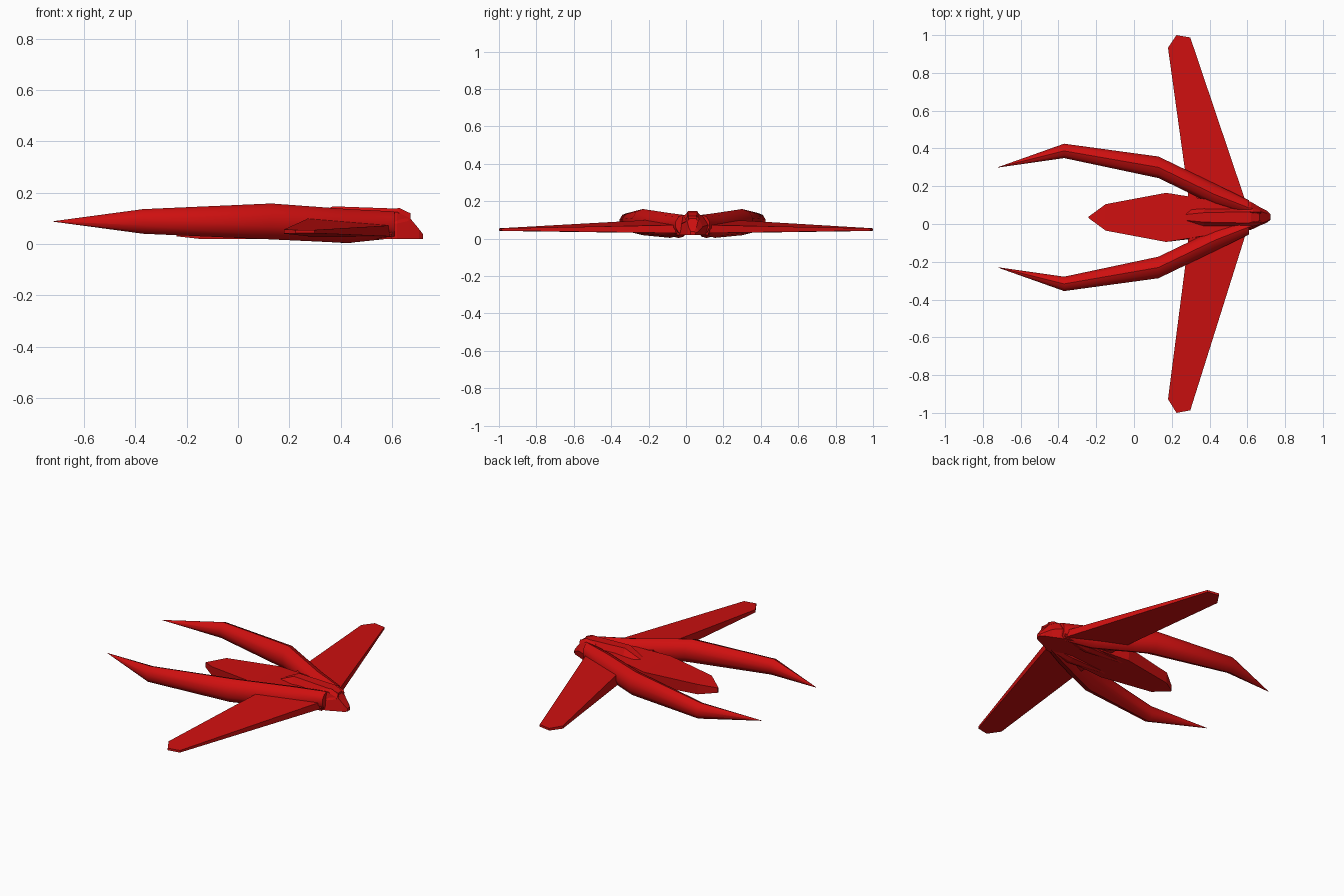
import bpy, bmesh, math

cube = bpy.data.objects.get("Cube")
if cube:
    bpy.data.objects.remove(cube)

MID = 0.035  # y of the body's mirror plane

red = bpy.data.materials.new("red")
red.use_nodes = True
red.diffuse_color = (0.62, 0.005, 0.005, 1)
red.node_tree.nodes["Principled BSDF"].inputs["Base Color"].default_value = red.diffuse_color


def finish(bm, name, smooth=None):
    """Turn a bmesh into a named red object."""
    bmesh.ops.remove_doubles(bm, verts=bm.verts, dist=0.0005)
    bmesh.ops.recalc_face_normals(bm, faces=bm.faces)
    mesh = bpy.data.meshes.new(name)
    bm.to_mesh(mesh)
    bm.free()
    mesh.materials.append(red)
    obj = bpy.data.objects.new(name, mesh)
    bpy.context.collection.objects.link(obj)
    if smooth:
        bpy.ops.object.select_all(action="DESELECT")
        obj.select_set(True)
        bpy.context.view_layer.objects.active = obj
        bpy.ops.object.shade_smooth_by_angle(angle=math.radians(smooth))
    return obj


def loft(name, rings, smooth=None):
    """Skin equal-length rings of points and cap both ends."""
    bm = bmesh.new()
    loops = [[bm.verts.new(p) for p in ring] for ring in rings]
    n = len(loops[0])
    for a, b in zip(loops, loops[1:]):
        for i in range(n):
            j = (i + 1) % n
            bm.faces.new((a[i], a[j], b[j], b[i]))
    bm.faces.new(loops[0])
    bm.faces.new(loops[-1])
    return finish(bm, name, smooth)


def oval(x, y, z, ry, rz, sides=10):
    return [(x, y + ry * math.cos(a), z + rz * math.sin(a))
            for a in (math.tau * i / sides + math.pi / 2 for i in range(sides))]


def trapezoid(x, low, high, z0, z1):
    """Section with half width low at the bottom and high at the top."""
    return [(x, MID - low, z0), (x, MID + low, z0),
            (x, MID + high, z1), (x, MID - high, z1)]


# Tail slab running forward into the hull
loft("tail_body", [trapezoid(*s) for s in (
    (-0.24, 0.004, 0.004, 0.03, 0.06),
    (-0.15, 0.065, 0.07, 0.02, 0.083),
    (0.17, 0.12, 0.13, 0.02, 0.095),
    (0.42, 0.1, 0.09, 0.02, 0.11),
    (0.60, 0.085, 0.07, 0.02, 0.105))])

# Raised spine along the back
loft("spine", [trapezoid(*s) for s in (
    (0.27, 0.05, 0.015, 0.08, 0.1),
    (0.37, 0.06, 0.025, 0.08, 0.147),
    (0.62, 0.06, 0.03, 0.08, 0.138),
    (0.665, 0.04, 0.018, 0.09, 0.12))])

# Head, narrowing to the beak
loft("head", [[(x, MID + k * w, z) for k, z in (
    (-0.8, 0.02), (0.8, 0.02), (1, (top + 0.02) / 2), (0.6, top),
    (-0.6, top))] for x, w, top in (
    (0.56, 0.1, 0.115), (0.62, 0.082, 0.125), (0.665, 0.055, 0.108),
    (0.705, 0.034, 0.06), (0.722, 0.016, 0.038))])

# Prong sections: x, distance from centre, z, half width, half height
PRONG = ((-0.72, 0.265, 0.088, 0.001, 0.001),
         (-0.37, 0.352, 0.088, 0.04, 0.048),
         (0.13, 0.265, 0.088, 0.06, 0.07),
         (0.43, 0.12, 0.07, 0.06, 0.066),
         (0.61, 0.05, 0.075, 0.042, 0.052))

# Wing outline: x, distance from centre, bottom z, top z
WING = ((0.30, 0.0, 0.025, 0.1), (0.275, 0.22, 0.03, 0.1),
        (0.18, 0.93, 0.04, 0.057), (0.225, 1.0, 0.042, 0.055),
        (0.298, 0.987, 0.042, 0.055), (0.585, 0.105, 0.03, 0.072),
        (0.62, 0.0, 0.03, 0.072))

for side, label in ((1, "back"), (-1, "front")):
    loft(label + "_prong", [oval(x, MID + side * d, z, ry, rz)
                            for x, d, z, ry, rz in PRONG], 40)

    # The wing tips reach the same distance from the origin
    spot = [(x, side * d + MID * (1 - min(d, 1)), lo, hi) for x, d, lo, hi in WING]
    loft(label + "_wing", [[(x, y, lo) for x, y, lo, hi in spot],
                           [(x, y, hi) for x, y, lo, hi in spot]])

    # Brow wedge over each side of the head
    y = MID + side * 0.028
    loft(label + "_brow", [[(x, y - w, z - 0.02), (x, y + w, z - 0.02), (x, y, z)]
                           for x, w, z in ((0.56, 0.018, 0.135),
                                           (0.63, 0.02, 0.14),
                                           (0.672, 0.008, 0.12))])

    # Keel fairing beneath each shoulder
    y = MID + side * 0.075
    loft(label + "_keel", [oval(x, y, z, ry, rz, 8) for x, ry, z, rz in (
        (0.18, 0.012, 0.03, 0.012), (0.43, 0.04, 0.03, 0.027),
        (0.50, 0.035, 0.034, 0.02), (0.60, 0.015, 0.04, 0.015))])
